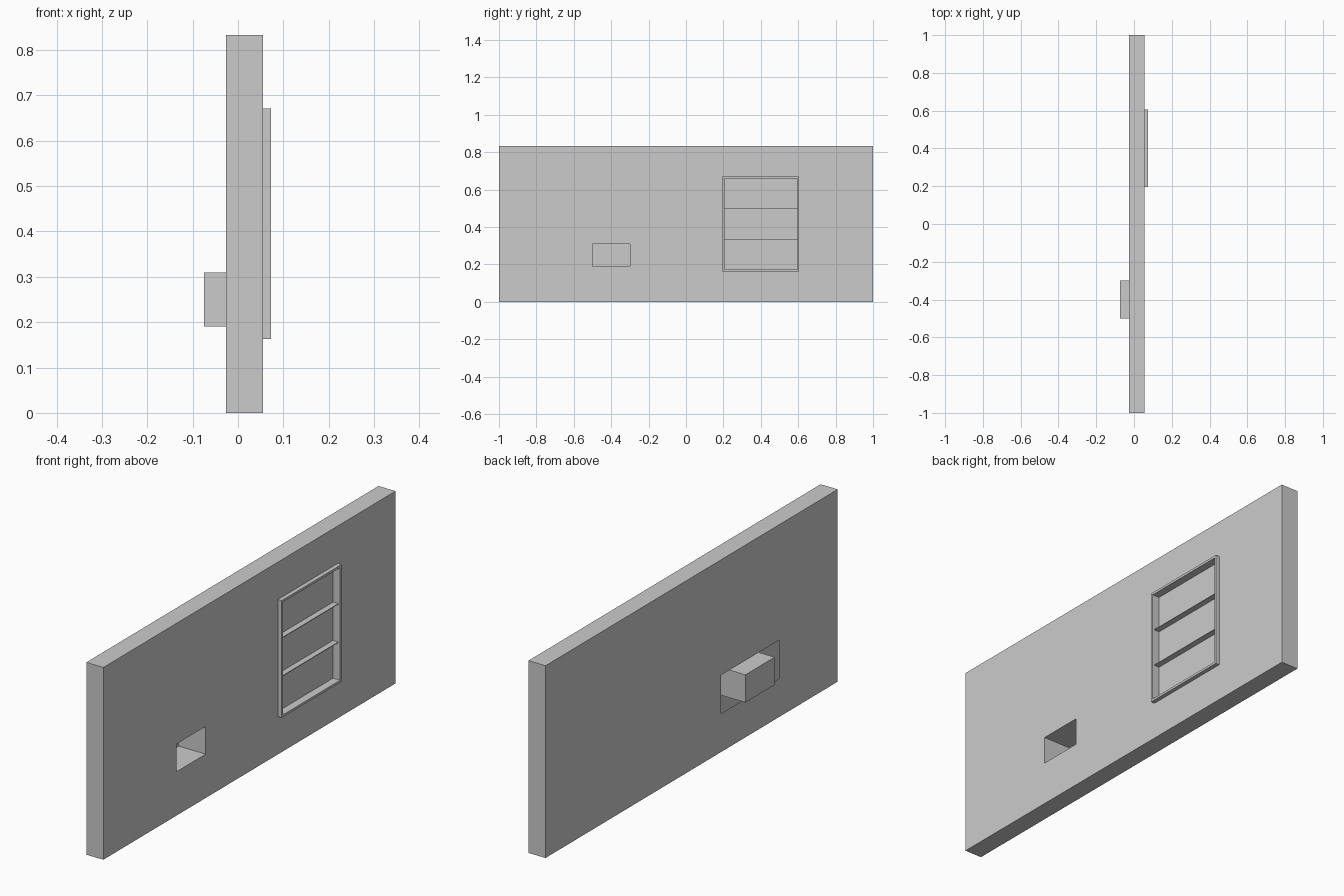
import bpy, bmesh

if "Cube" in bpy.data.objects:
    bpy.data.objects.remove(bpy.data.objects["Cube"])

XB, XF = -0.027, 0.055          # back and front planes of the hollow wall
H = 0.833


def make(name, bm):
    bmesh.ops.remove_doubles(bm, verts=bm.verts, dist=1e-5)
    me = bpy.data.meshes.new(name)
    bm.to_mesh(me)
    bm.free()
    ob = bpy.data.objects.new(name, me)
    bpy.context.collection.objects.link(ob)
    return ob


def quad(bm, *pts):
    return bm.faces.new([bm.verts.new(p) for p in pts])


def sheet(bm, x, ys, zs, holes, flip=False):
    """Upright panel split along ys and zs, leaving out the cells inside holes."""
    for y0, y1 in zip(ys, ys[1:]):
        for z0, z1 in zip(zs, zs[1:]):
            cy, cz = (y0 + y1) / 2, (z0 + z1) / 2
            if any(a < cy < b and c < cz < d for a, b, c, d in holes):
                continue
            f = quad(bm, (x, y0, z0), (x, y1, z0), (x, y1, z1), (x, y0, z1))
            if flip:
                f.normal_flip()


def box(name, lo, hi, drop=None):
    """Box between two corners; drop removes the face at that x."""
    bm = bmesh.new()
    bmesh.ops.create_cube(bm, size=1)
    for v in bm.verts:
        v.co = [(lo[i] + hi[i]) / 2 + v.co[i] * (hi[i] - lo[i]) for i in range(3)]
    if drop is not None:
        gone = [f for f in bm.faces if abs(f.calc_center_median().x - drop) < 1e-5]
        bmesh.ops.delete(bm, geom=gone, context='FACES')
    return make(name, bm)


# Hollow wall: front skin with window and niche openings, back skin with a larger one
niche = (-0.5, -0.3, 0.19, 0.31)
back_hole = (-0.6, -0.2, 0.167, 0.333)
window = (0.2, 0.6, 0.167, 0.667)
bm = bmesh.new()
sheet(bm, XF, [-1, -0.5, -0.3, 0.2, 0.6, 1], [0, 0.167, 0.19, 0.31, 0.667, H], [niche, window])
sheet(bm, XB, [-1, -0.6, -0.2, 1], [0, 0.167, 0.333, H], [back_hole], flip=True)
quad(bm, (XB, -1, H), (XF, -1, H), (XF, 1, H), (XB, 1, H))
quad(bm, (XB, 1, 0), (XF, 1, 0), (XF, -1, 0), (XB, -1, 0))
quad(bm, (XB, -1, 0), (XF, -1, 0), (XF, -1, H), (XB, -1, H))
quad(bm, (XF, 1, 0), (XB, 1, 0), (XB, 1, H), (XF, 1, H))
make("wall", bm)

# Niche liner, open at the front and standing out of the back
box("niche_liner", (-0.075, -0.5, 0.19), (XF, -0.3, 0.31), drop=XF)

# Window frame
X0, X1 = 0.037, 0.073
Y0, Y1, Z0, Z1, T = 0.195, 0.605, 0.163, 0.671, 0.01
for name, y in (("window_jamb_left", Y0), ("window_jamb_right", Y1 - T)):
    box(name, (X0, y, Z0), (X1, y + T, Z1))
for name, z in (("window_sill", Z0), ("window_head", Z1 - T)):
    box(name, (X0, Y0 + T, z), (X1, Y1 - T, z + T))

# Thin glazing bars and recessed pane
for i, z in enumerate((0.335, 0.501)):
    box(f"glazing_bar_{i + 1}", (0.039, Y0 + T, z - 0.0015), (0.064, Y1 - T, z + 0.0015))
bm = bmesh.new()
sheet(bm, 0.039, [Y0 + T, Y1 - T], [Z0 + T, Z1 - T], [])
make("window_pane", bm)
